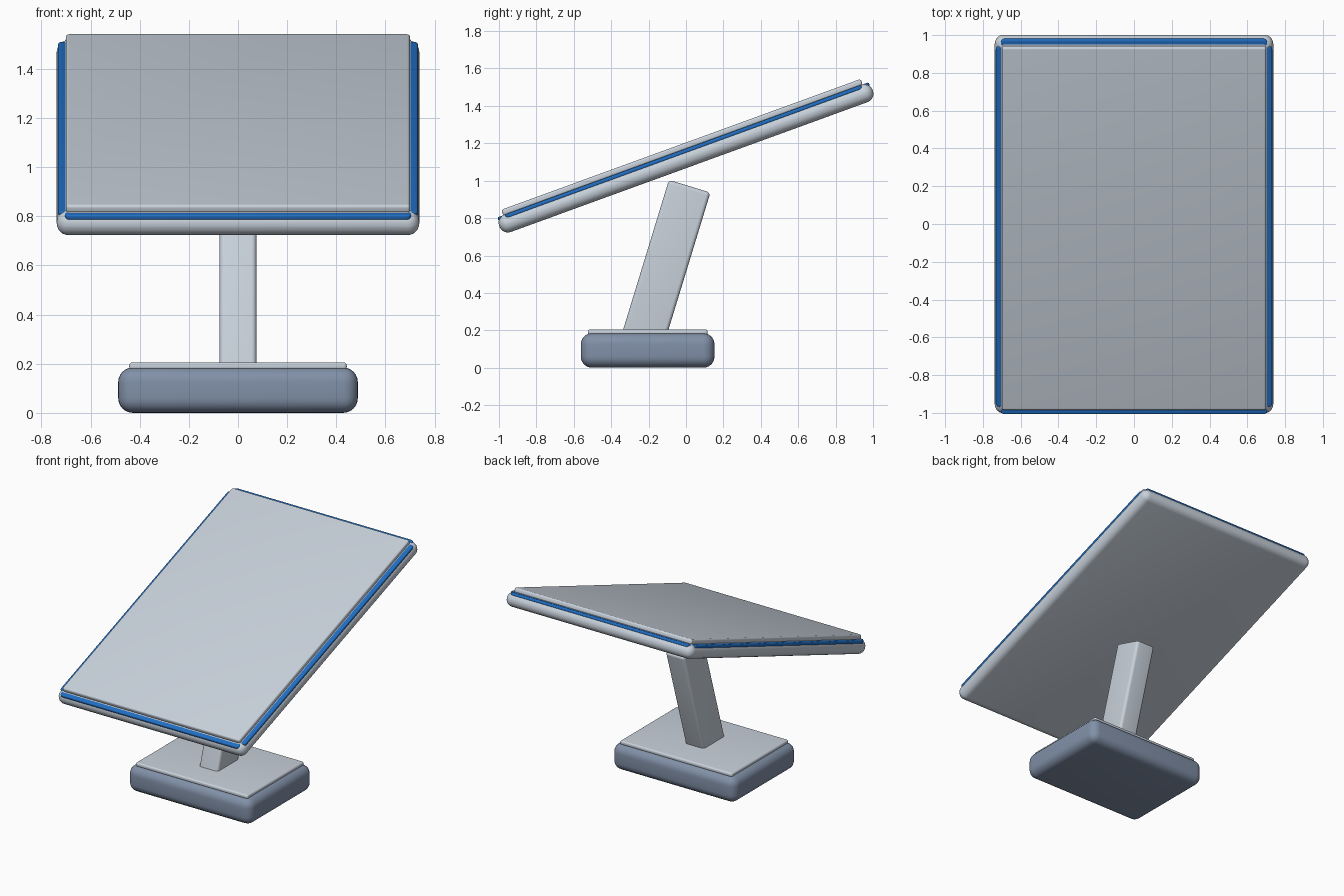
import bpy, bmesh
from math import radians
from mathutils import Matrix

cube = bpy.data.objects.get("Cube")
if cube:
    bpy.data.objects.remove(cube, do_unlink=True)


def material(name, rgb):
    m = bpy.data.materials.new(name)
    m.use_nodes = True
    m.diffuse_color = (*rgb, 1)
    m.node_tree.nodes["Principled BSDF"].inputs["Base Color"].default_value = (*rgb, 1)
    return m


silver = material("silver", (0.58, 0.64, 0.71))
slate = material("slate", (0.22, 0.28, 0.39))
blue = material("blue", (0.015, 0.16, 0.56))


def rounded_box(name, size, mat, radius, frame, corner=0):
    """Box with rounded edges; corner rounds its upright edges first."""
    bm = bmesh.new()
    bmesh.ops.create_cube(bm, size=1, matrix=Matrix.Diagonal((*size, 1)))
    if corner:
        upright = [e for e in bm.edges
                   if abs(e.verts[0].co.z - e.verts[1].co.z) > size[2] / 2]
        bmesh.ops.bevel(bm, geom=upright, offset=corner, segments=6,
                        profile=0.5, affect='EDGES')
        edges = [e for e in bm.edges
                 if abs(e.verts[0].co.z - e.verts[1].co.z) < size[2] / 2]
    else:
        edges = bm.edges[:]
    bmesh.ops.bevel(bm, geom=edges, offset=radius, segments=6,
                    profile=0.5, affect='EDGES')
    me = bpy.data.meshes.new(name)
    bm.to_mesh(me)
    bm.free()
    me.materials.append(mat)
    ob = bpy.data.objects.new(name, me)
    bpy.context.collection.objects.link(ob)
    ob.matrix_world = frame
    bpy.ops.object.select_all(action='DESELECT')
    ob.select_set(True)
    bpy.context.view_layer.objects.active = ob
    bpy.ops.object.shade_smooth_by_angle(angle=radians(35))
    return ob


def at(x, y, z):
    return Matrix.Translation((x, y, z))


# Foot: heavy rounded block with a thin plate on top
rounded_box("foot", (0.975, 0.715, 0.185), slate, 0.06, at(0, -0.205, 0.0925))
rounded_box("foot_plate", (0.885, 0.64, 0.03), silver, 0.012, at(0, -0.205, 0.19))

# Leaning neck
rounded_box("neck", (0.15, 0.232, 0.9), silver, 0.02,
            at(0, -0.112, 0.54) @ Matrix.Rotation(radians(-17), 4, 'X'))

# Tilted panel: body, screen and four trim bars share one frame
tilt = at(0, 0, 1.12) @ Matrix.Rotation(radians(20), 4, 'X')
rounded_box("panel_body", (1.475, 2.125, 0.1), silver, 0.048, tilt)
rounded_box("screen", (1.4, 2.045, 0.035), silver, 0.012, tilt @ at(0, 0, 0.0615))
for side, s in (("left", 1), ("right", -1)):
    rounded_box(side + "_trim", (0.05, 2.03, 0.022), blue, 0.008,
                tilt @ at(s * 0.707, 0, 0.037), corner=0.02)
for side, s in (("back", 1), ("front", -1)):
    rounded_box(side + "_trim", (1.41, 0.05, 0.022), blue, 0.008,
                tilt @ at(0, s * 1.031, 0.037), corner=0.02)
